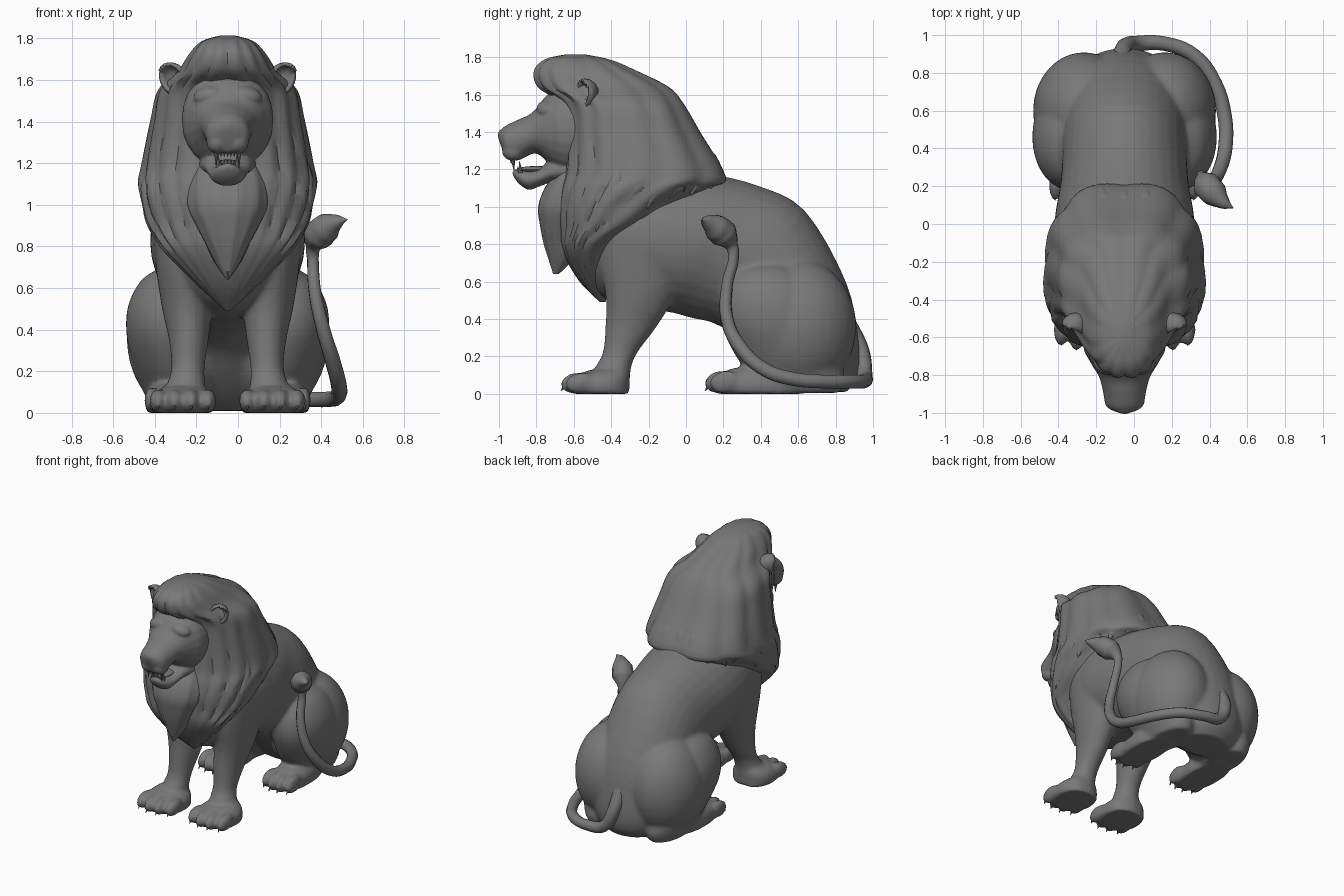
import bpy, bmesh, math
from mathutils import Vector, Matrix, Euler

C = -0.05  # the body's mid-plane
GREY = bpy.data.materials.new("dark_grey")
GREY.diffuse_color = (0.19, 0.19, 0.19, 1)


def finish(name, bm, into=None, angle=40):
    """Make an object, or add the shape to another bmesh to be fused later."""
    bmesh.ops.recalc_face_normals(bm, faces=bm.faces)
    me = bpy.data.meshes.new(name)
    bm.to_mesh(me)
    bm.free()
    if into is not None:
        into.from_mesh(me)
        bpy.data.meshes.remove(me)
        return None
    for p in me.polygons:
        p.use_smooth = True
    me.set_sharp_from_angle(angle=math.radians(angle))
    me.materials.append(GREY)
    ob = bpy.data.objects.new(name, me)
    bpy.context.collection.objects.link(ob)
    return ob


def fuse(name, bm, voxel, smooth):
    ob = finish(name, bm, angle=180)
    mod = ob.modifiers.new("fuse", 'REMESH')
    mod.mode, mod.voxel_size, mod.use_smooth_shade = 'VOXEL', voxel, True
    mod = ob.modifiers.new("soften", 'SMOOTH')
    mod.factor, mod.iterations = 0.5, smooth


def catmull(a, b, c, d, t):
    return [0.5 * (2 * q + (r - p) * t + (2 * p - 5 * q + 4 * r - s) * t * t
                   + (3 * q - p - 3 * r + s) * t ** 3) for p, q, r, s in zip(a, b, c, d)]


def loft(name, secs, side=0, n=24, steps=4, power=1.0, ripple=0.0, waves=12, into=None):
    """Each section: (y0, z0, y1, z1, half width[, x offset]); rings span both points."""
    secs = [tuple(s) if len(s) == 6 else (*s, 0.0) for s in secs]
    dense = []
    for i in range(len(secs) - 1):
        quad = (secs[max(i - 1, 0)], secs[i], secs[i + 1], secs[min(i + 2, len(secs) - 1)])
        dense += [catmull(*quad, k / steps) for k in range(steps)]
    dense.append(secs[-1])
    bm, rows = bmesh.new(), []
    for i, (y0, z0, y1, z1, rx, ox) in enumerate(dense):
        row = []
        for j in range(n):
            a = 2 * math.pi * j / n
            u, v = (math.copysign(abs(w) ** power, w) for w in (math.cos(a), math.sin(a)))
            f = 1 + ripple * (abs(math.sin(waves * a / 2 + 0.12 * i * math.sin(a))) - 0.6)
            u, v = u * f, v * f
            row.append(bm.verts.new((C + side * ox + max(rx, 0.005) * v,
                                     (y0 + y1) / 2 + u * (y0 - y1) / 2,
                                     (z0 + z1) / 2 + u * (z0 - z1) / 2)))
        rows.append(row)
    pts = [[v.co.copy() for v in r] for r in rows]
    for a, b in zip(rows, rows[1:]):
        for j in range(n):
            k = (j + 1) % n
            bm.faces.new((a[j], a[k], b[k], b[j]))
    bm.faces.new(rows[0])
    bm.faces.new(rows[-1])
    finish(name, bm, into)
    return pts


def blob(name, loc, size, rot=(0, 0, 0), segs=16, into=None):
    bm = bmesh.new()
    m = Matrix.LocRotScale(Vector(loc) + Vector((C, 0, 0)), Euler(rot), Vector(size))
    bmesh.ops.create_uvsphere(bm, u_segments=segs, v_segments=segs // 2 + 2, radius=1, matrix=m)
    finish(name, bm, into)


def spike(name, loc, tip, r):
    a, b = Vector(loc), Vector(tip)
    d = b - a
    m = Matrix.Translation((a + b) / 2 + Vector((C, 0, 0))) @ d.to_track_quat('Z', 'Y').to_matrix().to_4x4()
    bm = bmesh.new()
    bmesh.ops.create_cone(bm, cap_ends=True, segments=8, radius1=r, radius2=0.001, depth=d.length, matrix=m)
    finish(name, bm)


def tube(name, pts, radii, bevel):
    cu = bpy.data.curves.new(name, 'CURVE')
    cu.dimensions = '3D'
    cu.bevel_depth, cu.bevel_resolution, cu.resolution_u = bevel, 3, 5
    cu.use_fill_caps = True
    cu.materials.append(GREY)
    sp = cu.splines.new('BEZIER')
    sp.bezier_points.add(len(pts) - 1)
    for bp, p, r in zip(sp.bezier_points, pts, radii):
        bp.co, bp.radius = p, r
        bp.handle_left_type = bp.handle_right_type = 'AUTO'
    bpy.context.collection.objects.link(bpy.data.objects.new(name, cu))


body, head = bmesh.new(), bmesh.new()

# torso, from rump to chest (back point, belly point, half width)
loft("torso", [(0.86, 0.01, 0.58, 0.01, 0.18), (0.92, 0.1, 0.5, 0.06, 0.26),
               (0.925, 0.28, 0.4, 0.16, 0.33), (0.855, 0.6, 0.28, 0.3, 0.34),
               (0.635, 0.98, 0.14, 0.38, 0.33), (0.38, 1.115, 0.03, 0.405, 0.34),
               (0.12, 1.18, -0.08, 0.435, 0.37), (-0.2, 1.25, -0.25, 0.455, 0.36),
               (-0.48, 1.2, -0.42, 0.5, 0.27), (-0.58, 1.0, -0.51, 0.58, 0.16),
               (-0.6, 0.85, -0.57, 0.72, 0.04)], n=32, into=body)

# mane, horizontal rings from crown to the V on the chest (front, back, half width)
mane = loft("mane", [(-0.64, 1.815, -0.54, 1.815, 0.03), (-0.75, 1.79, -0.4, 1.785, 0.12),
                     (-0.81, 1.73, -0.27, 1.73, 0.18), (-0.79, 1.64, -0.09, 1.64, 0.24),
                     (-0.67, 1.55, -0.01, 1.55, 0.33), (-0.65, 1.4, 0.08, 1.4, 0.365),
                     (-0.66, 1.2, 0.22, 1.16, 0.41), (-0.68, 1.1, 0.15, 1.1, 0.425),
                     (-0.69, 1.0, 0.02, 1.02, 0.41), (-0.68, 0.9, -0.12, 0.92, 0.385),
                     (-0.67, 0.8, -0.35, 0.8, 0.32), (-0.63, 0.7, -0.4, 0.7, 0.23),
                     (-0.56, 0.59, -0.4, 0.59, 0.12), (-0.46, 0.49, -0.43, 0.49, 0.01)],
            n=72, steps=5, power=0.86, ripple=0.055, waves=14)

# beard on the chest
loft("beard", [(-0.66, 1.22, -0.5, 1.22, 0.14), (-0.75, 1.11, -0.5, 1.11, 0.18),
               (-0.79, 1.0, -0.5, 1.0, 0.19), (-0.78, 0.9, -0.55, 0.9, 0.15),
               (-0.76, 0.8, -0.58, 0.8, 0.1), (-0.735, 0.72, -0.6, 0.72, 0.06),
               (-0.71, 0.64, -0.68, 0.64, 0.005)], n=40, ripple=0.07, waves=10)

# flat hair locks sunk in the mane, ending in points along its lower edge
for k in range(2, 23):
    back = (1 - math.cos(2 * math.pi * k / 24)) / 2
    end = round(47 - 15 * max(back - 0.25, 0) / 0.75)
    start = end - (7 if back > 0.6 else 16 + (k % 3) * 3)
    pts = []
    for t, sink in enumerate((0.24, 0.16, 0.12, 0.09, 0.04)):
        p = mane[round(start + (end - start) * t / 4)][3 * k]
        pts.append(p.lerp(Vector((C, -0.3, p.z)), sink))
    pts[-1] += Vector((0, 0, -0.02 - 0.02 * (k % 2)))
    tube("mane_lock", pts, [0.3, 0.85, 1, 0.75, 0.03], 0.055)

# head and muzzle
loft("skull", [(-0.35, 1.66, -0.35, 1.15, 0.2), (-0.64, 1.65, -0.62, 1.17, 0.22),
               (-0.74, 1.6, -0.71, 1.21, 0.185), (-0.82, 1.505, -0.8, 1.285, 0.135),
               (-0.9, 1.465, -0.89, 1.25, 0.113), (-0.97, 1.43, -0.95, 1.25, 0.1),
               (-0.995, 1.4, -0.975, 1.29, 0.065), (-1.005, 1.37, -0.995, 1.34, 0.02)], power=0.95, into=head)
loft("lower_jaw", [(-0.55, 1.28, -0.55, 1.1, 0.16), (-0.71, 1.25, -0.7, 1.13, 0.12),
                   (-0.8, 1.2, -0.78, 1.11, 0.095), (-0.87, 1.195, -0.84, 1.09, 0.08),
                   (-0.915, 1.2, -0.89, 1.12, 0.055), (-0.93, 1.18, -0.915, 1.15, 0.015)], into=head)
blob("nose", (0, -0.975, 1.385), (0.052, 0.032, 0.032), (-0.4, 0, 0), into=head)
blob("tongue", (0, -0.8, 1.2), (0.06, 0.1, 0.018))
for i in range(-2, 3):
    spike("small_tooth", (i * 0.016, -0.935, 1.26), (i * 0.016, -0.935, 1.23), 0.009)
    spike("small_tooth", (i * 0.016, -0.898, 1.18), (i * 0.016, -0.9, 1.215), 0.009)


def paw(name, cx, front, back, rx, h):
    # foot pad, four toes and claws
    loft(name, [(front + 0.07, 0.0, back, 0.0, rx * 0.88, cx), (front + 0.04, 0.03, back - 0.005, 0.03, rx * 0.97, cx),
                (front + 0.06, h * 0.75, back, h * 0.75, rx * 0.9, cx),
                (front + 0.15, h * 1.1, back - 0.01, h * 1.1, rx * 0.6, cx)], side=1, power=0.85, into=body)
    for i in range(4):
        x = cx + (i - 1.5) * rx * 0.5
        y = front + 0.085 + (0.025 if i in (0, 3) else 0)
        blob("toe", (x, y, h * 0.5), (rx * 0.26, 0.09, h * 0.5), (0.15, 0, 0), 12, into=body)
        spike("claw", (x, y - 0.05, 0.055), (x, y - 0.085, 0.015), 0.018)


for s in (-1, 1):
    # face details
    blob("muzzle_pad", (s * 0.05, -0.925, 1.3), (0.052, 0.06, 0.055), into=head)
    blob("brow", (s * 0.1, -0.75, 1.53), (0.07, 0.05, 0.035), (0.5, s * 0.25, s * 0.3), into=head)
    blob("eye", (s * 0.1, -0.775, 1.475), (0.024, 0.022, 0.018), (0, 0, s * 0.5), 12, into=head)
    spike("upper_fang", (s * 0.055, -0.925, 1.265), (s * 0.055, -0.92, 1.19), 0.014)
    spike("lower_fang", (s * 0.045, -0.885, 1.18), (s * 0.045, -0.89, 1.245), 0.013)

    # ear: an open cup facing forward and outward
    bm = bmesh.new()
    bmesh.ops.create_uvsphere(bm, u_segments=16, v_segments=12, radius=1)
    bmesh.ops.delete(bm, geom=[v for v in bm.verts if v.co.y < -0.25], context='VERTS')
    bm.transform(Matrix.LocRotScale(Vector((C + s * 0.265, -0.55, 1.605)),
                                    Euler((0.1, s * 0.6, s * 0.6)), Vector((0.07, 0.085, 0.085))))
    mod = finish("ear", bm).modifiers.new("thickness", 'SOLIDIFY')
    mod.thickness = 0.018

    # front leg with shoulder
    loft("front_leg", [(-0.4, 1.05, 0.0, 1.05, 0.1, 0.2), (-0.45, 0.9, 0.06, 0.9, 0.14, 0.22),
                       (-0.46, 0.7, 0.03, 0.7, 0.14, 0.205), (-0.43, 0.52, -0.08, 0.48, 0.12, 0.195),
                       (-0.43, 0.38, -0.17, 0.34, 0.097, 0.187), (-0.445, 0.22, -0.26, 0.22, 0.08, 0.19),
                       (-0.49, 0.13, -0.295, 0.13, 0.092, 0.2), (-0.5, 0.01, -0.3, 0.01, 0.1, 0.21)],
         side=s, into=body)
    paw("front_paw", s * 0.215, -0.67, -0.3, 0.16, 0.115)

    # hip and folded hind leg
    blob("hip", (s * 0.215, 0.6, 0.36), (0.27, 0.31, 0.36), segs=32, into=body)
    loft("thigh", [(0.36, 0.69, 0.52, 0.69, 0.05, 0.29), (0.24, 0.635, 0.65, 0.63, 0.15, 0.27),
                   (0.185, 0.52, 0.72, 0.5, 0.195, 0.285), (0.185, 0.38, 0.76, 0.35, 0.2, 0.285),
                   (0.255, 0.22, 0.82, 0.2, 0.18, 0.265), (0.34, 0.1, 0.85, 0.08, 0.15, 0.25),
                   (0.42, 0.005, 0.82, 0.005, 0.11, 0.25)], side=s, n=32, into=body)
    paw("hind_paw", s * 0.27, 0.1, 0.62, 0.13, 0.125)

fuse("body", body, 0.013, 10)
fuse("head", head, 0.009, 4)

# tail with leaf-shaped tuft
tail = [(-0.06, 0.86, 0.38), (-0.05, 0.935, 0.23), (0.02, 0.955, 0.1), (0.16, 0.955, 0.07),
        (0.32, 0.89, 0.065), (0.43, 0.74, 0.065), (0.48, 0.57, 0.08), (0.485, 0.42, 0.13),
        (0.455, 0.29, 0.25), (0.41, 0.22, 0.4), (0.37, 0.22, 0.58), (0.36, 0.255, 0.74),
        (0.36, 0.245, 0.79), (0.385, 0.205, 0.85), (0.425, 0.16, 0.89), (0.48, 0.11, 0.92), (0.525, 0.085, 0.93)]
tube("tail", tail, [1.3, 1.2, 1.1] + [1] * 6 + [0.9, 0.8, 0.75, 0.9, 2, 1.9, 0.9, 0.05], 0.038)
